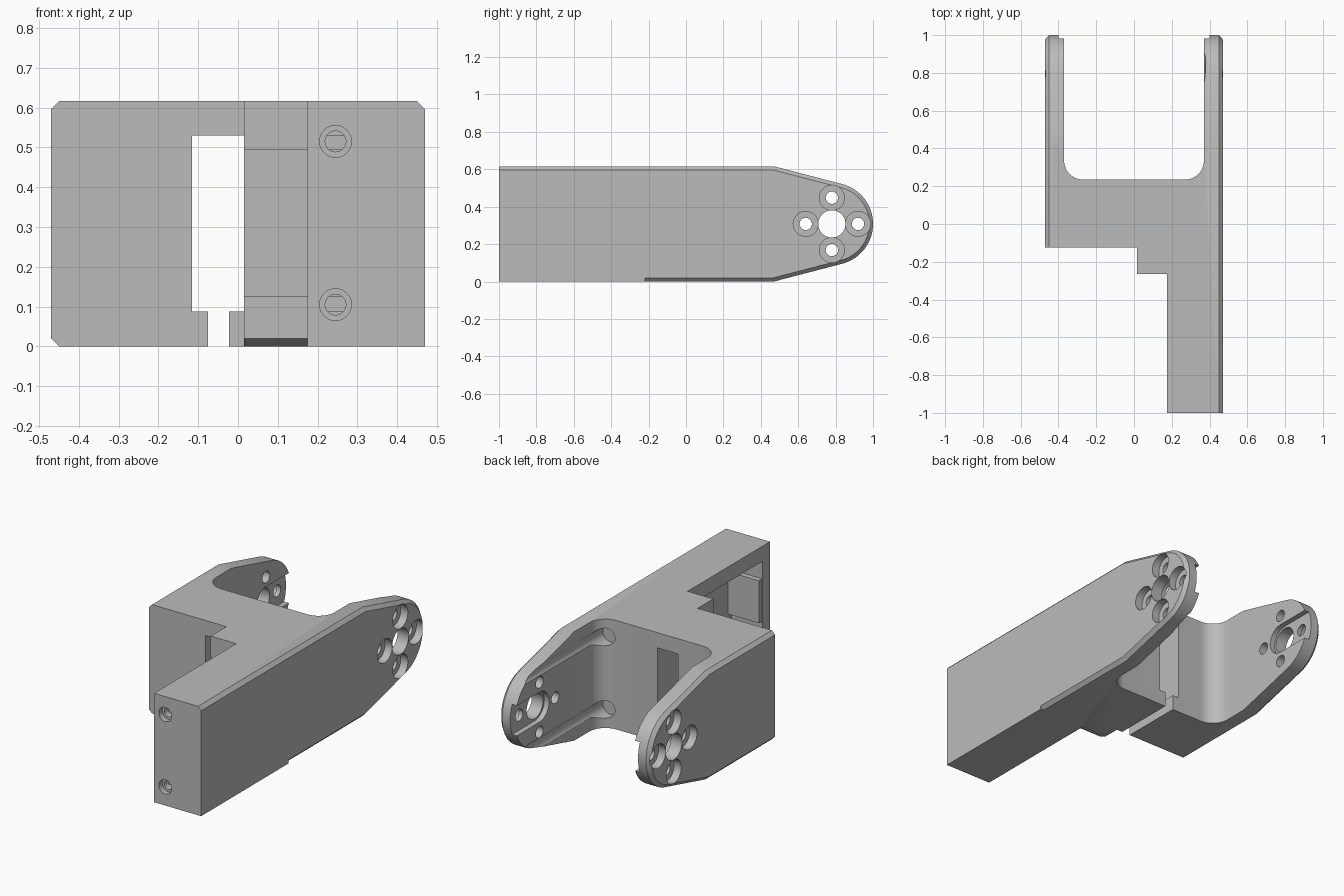
import bpy, bmesh, math
from mathutils import Matrix

if "Cube" in bpy.data.objects:
    bpy.data.objects.remove(bpy.data.objects["Cube"])

grey = bpy.data.materials.new("light grey")
grey.use_nodes = True
colour = (0.5, 0.5, 0.5, 1)
grey.diffuse_color = colour
grey.node_tree.nodes["Principled BSDF"].inputs["Base Color"].default_value = colour

H = 0.616          # height
HALF = 0.47        # half width
INNER = 0.37       # inner face of the fork arms
MID = H / 2
PIVOT = 0.78       # y of the pivot in the arms


def make(name, bm):
    bmesh.ops.recalc_face_normals(bm, faces=bm.faces)
    mesh = bpy.data.meshes.new(name)
    bm.to_mesh(mesh)
    bm.free()
    ob = bpy.data.objects.new(name, mesh)
    bpy.context.collection.objects.link(ob)
    mesh.materials.append(grey)
    return ob


def prism(points, offset):
    """Extrude a closed outline of 3D points along an offset."""
    bm = bmesh.new()
    face = bm.faces.new([bm.verts.new(p) for p in points])
    out = bmesh.ops.extrude_face_region(bm, geom=[face])
    verts = [g for g in out["geom"] if isinstance(g, bmesh.types.BMVert)]
    bmesh.ops.translate(bm, verts=verts, vec=offset)
    bmesh.ops.recalc_face_normals(bm, faces=bm.faces)
    return bm


def box(name, x, y, z):
    pts = [(x[0], y[0], z[0]), (x[1], y[0], z[0]), (x[1], y[1], z[0]), (x[0], y[1], z[0])]
    return make(name, prism(pts, (0, 0, z[1] - z[0])))


def rod(name, axis, centre, r, length, segments=40):
    bm = bmesh.new()
    turn = Matrix.Rotation(math.pi / 2, 4, "Y" if axis == "x" else "X")
    bmesh.ops.create_cone(bm, cap_ends=True, segments=segments, radius1=r, radius2=r,
                          depth=length, matrix=Matrix.Translation(centre) @ turn)
    return make(name, bm)


def arc(cx, cy, r, a0, a1, n):
    steps = [math.radians(a0 + (a1 - a0) * i / n) for i in range(n + 1)]
    return [(cx + r * math.cos(a), cy + r * math.sin(a)) for a in steps]


def boolean(target, tool, operation="DIFFERENCE"):
    mod = target.modifiers.new(operation.lower(), "BOOLEAN")
    mod.operation = operation
    mod.solver = "EXACT"
    mod.object = tool
    bpy.context.view_layer.objects.active = target
    bpy.ops.object.modifier_apply(modifier=mod.name)
    bpy.data.objects.remove(tool)


# Fork and stepped mounting arm, seen as a plan outline
fillet = 0.1
plan = [(-HALF, -0.125), (0.015, -0.125), (0.015, -0.265), (0.175, -0.265),
        (0.175, -1), (HALF, -1), (HALF, 1), (INNER, 1)]
plan += arc(INNER - fillet, 0.235 + fillet, fillet, 0, -90, 12)
plan += arc(-INNER + fillet, 0.235 + fillet, fillet, -90, -180, 12)
plan += [(-INNER, 1), (-HALF, 1)]
bracket = make("servo_bracket", prism([(x, y, 0) for x, y in plan], (0, 0, H)))

# Side outline with tapered round tips and chamfered outer edges
side = [(-1.1, 0), (0.47, 0)] + arc(PIVOT, MID, 0.22, -75, 75, 32) + [(0.47, H), (-1.1, H)]
bm = prism([(-HALF, y, z) for y, z in side], (2 * HALF, 0, 0))
rims = [e for e in bm.edges if abs(e.verts[0].co.x - e.verts[1].co.x) < 0.01]
bmesh.ops.bevel(bm, geom=rims, offset=0.02, offset_type="OFFSET", segments=1, affect="EDGES")
boolean(bracket, make("side_outline", bm), "INTERSECT")

# Square lower edge on the front part of the mounting arm
boolean(bracket, box("square_edge", (0.43, HALF), (-1, -0.22), (0, 0.05)), "UNION")

# Bevel under the step
wedge = [(0, -0.3, -0.02), (0, -0.265, 0.02), (0, -0.22, 0), (0, -0.22, -0.02)]
boolean(bracket, make("step_bevel", prism(wedge, (0.175, 0, 0))))

# Window with a cable slot below it
boolean(bracket, box("window", (-0.115, 0.015), (-0.3, 0.5), (0.087, 0.53)))
boolean(bracket, box("cable_slot", (-0.075, -0.022), (-0.3, 0.5), (-0.1, 0.1)))

# Servo pocket in the mounting arm, with a raised pad on its front wall
boolean(bracket, box("servo_pocket", (0.1, INNER), (-0.935, -0.265), (0.087, 0.53)))
boolean(bracket, box("servo_seat", (0.0, INNER), (-0.5, -0.125), (0.125, 0.495)))
boolean(bracket, box("wall_pad", (0.178, INNER + 0.02), (-0.95, -0.905), (0.19, 0.43)), "UNION")

# Screw holes in the front end and driver grooves at the fork corner
for z in (0.105, 0.515):
    boolean(bracket, rod("screw_hole", "y", (0.245, -0.95, z), 0.026, 0.2))
    boolean(bracket, rod("screw_sink", "y", (0.245, -1, z), 0.04, 0.06))
    boolean(bracket, rod("driver_groove", "y", (0.33, 0.7, z), 0.05, 1.0))

# Pivot holes, counterbores and horn slots in both arms
for s in (-1, 1):
    mid_x = s * 0.42
    boolean(bracket, rod("pivot_hole", "x", (mid_x, PIVOT, MID), 0.073, 0.3))
    slot = arc(PIVOT, MID, 0.085, 270, 90, 20) + [(1.1, MID + 0.085), (1.1, MID - 0.085)]
    boolean(bracket, make("horn_slot", prism([(s * 0.3, y, z) for y, z in slot], (s * 0.1, 0, 0))))
    for k in range(4):
        a = k * math.pi / 2
        y, z = PIVOT + 0.14 * math.cos(a), MID + 0.14 * math.sin(a)
        boolean(bracket, rod("bolt_hole", "x", (mid_x, y, z), 0.033, 0.3, 24))
        boolean(bracket, rod("bolt_sink", "x", (s * HALF, y, z), 0.067, 0.09, 32))

bpy.ops.object.select_all(action="DESELECT")
bracket.select_set(True)
bpy.context.view_layer.objects.active = bracket
bpy.ops.object.shade_smooth_by_angle(angle=math.radians(25))
